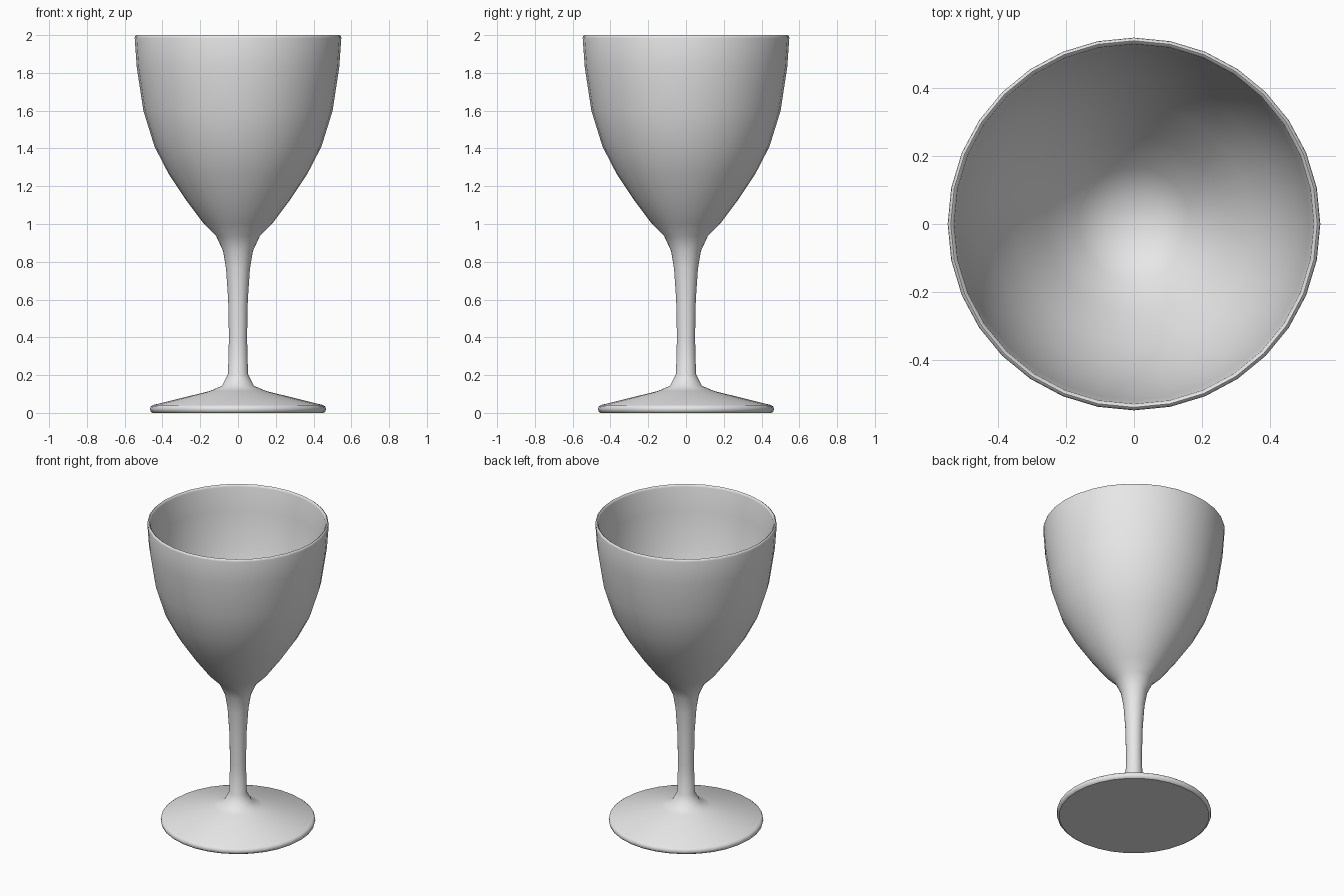
import bpy
import bmesh
import math

if "Cube" in bpy.data.objects:
    bpy.data.objects.remove(bpy.data.objects["Cube"], do_unlink=True)

SIDES = 32

# Profile sections as (radius, height), running from the foot up and into the bowl
foot = [(0, 0), (0.452, 0), (0.463, 0.008), (0.466, 0.02), (0.463, 0.033),
        (0.452, 0.041), (0.148, 0.116), (0.085, 0.143)]
stem = [(0.053, 0.206), (0.048, 0.40), (0.052, 0.60), (0.063, 0.76), (0.079, 0.857)]
bowl_outside = [(0.116, 0.937), (0.18, 1.0), (0.275, 1.127), (0.367, 1.265),
                (0.442, 1.41), (0.501, 1.60), (0.536, 1.83)]
rim = [(0.547, 1.985), (0.545, 1.995), (0.538, 2.0), (0.531, 1.995), (0.528, 1.985)]
bowl_inside = [(0.516, 1.83), (0.482, 1.605), (0.424, 1.42), (0.350, 1.277),
               (0.259, 1.14), (0.165, 1.017), (0.09, 0.965), (0, 0.95)]

# Revolve the closed profile around the vertical axis
bm = bmesh.new()
profile = foot + stem + bowl_outside + rim + bowl_inside
verts = [bm.verts.new((r, 0, z)) for r, z in profile]
edges = [bm.edges.new(pair) for pair in zip(verts, verts[1:])]
bmesh.ops.spin(bm, geom=verts + edges, cent=(0, 0, 0), axis=(0, 0, 1),
               angle=math.tau, steps=SIDES)
bmesh.ops.remove_doubles(bm, verts=bm.verts[:], dist=0.0005)
bmesh.ops.recalc_face_normals(bm, faces=bm.faces[:])
mesh = bpy.data.meshes.new("goblet")
bm.to_mesh(mesh)
bm.free()

# Single plain grey
grey = bpy.data.materials.new("light grey")
grey.use_nodes = True
colour = (0.8, 0.8, 0.8, 1)
grey.diffuse_color = colour
grey.node_tree.nodes["Principled BSDF"].inputs["Base Color"].default_value = colour
mesh.materials.append(grey)

# Smooth walls with a crisp flat underside
goblet = bpy.data.objects.new("goblet", mesh)
bpy.context.collection.objects.link(goblet)
bpy.ops.object.select_all(action='DESELECT')
goblet.select_set(True)
bpy.context.view_layer.objects.active = goblet
bpy.ops.object.shade_smooth_by_angle(angle=math.radians(50))
for face in mesh.polygons:
    if face.normal.z < -0.99:
        face.use_smooth = False
